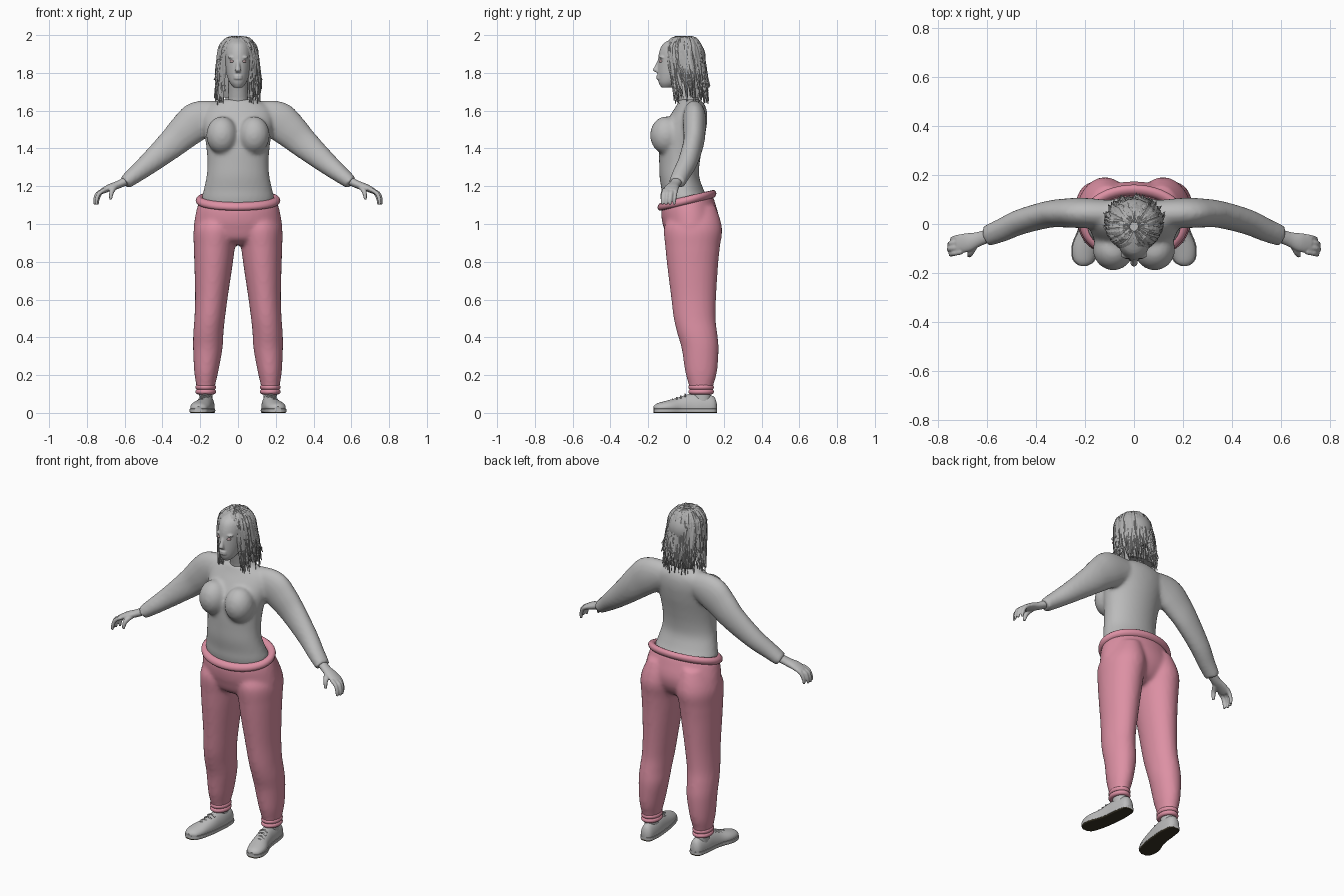
import bpy, bmesh, math, random
from mathutils import Vector, Matrix

random.seed(4)
cube = bpy.data.objects.get("Cube")
if cube:
    bpy.data.objects.remove(cube, do_unlink=True)


def material(name, r, g, b):
    m = bpy.data.materials.new(name)
    m.use_nodes = True
    m.diffuse_color = (r, g, b, 1)
    m.node_tree.nodes["Principled BSDF"].inputs["Base Color"].default_value = (r, g, b, 1)
    return m


GREY = material("soft grey", 0.5, 0.5, 0.5)
HAIR = material("hair grey", 0.42, 0.42, 0.42)
PINK = material("dusty pink", 0.72, 0.28, 0.37)
SOLE = material("dark olive", 0.04, 0.033, 0.018)
EYE = material("eye rose", 0.5, 0.36, 0.37)


def spline(rows, steps):
    """Smooth curve through rows of numbers."""
    out = []
    for i in range(len(rows) - 1):
        p0, p1, p2 = rows[max(i - 1, 0)], rows[i], rows[i + 1]
        p3 = rows[min(i + 2, len(rows) - 1)]
        for k in range(steps):
            t = k / steps
            out.append([b + 0.5 * t * (c - a + t * (2 * a - 5 * b + 4 * c - d + t * (3 * (b - c) + d - a)))
                        for a, b, c, d in zip(p0, p1, p2, p3)])
    out.append(list(rows[-1]))
    return out


def skin(bm, rings, closed=False):
    n = len(rings[0])
    loops = list(zip(rings, rings[1:] + rings[:1])) if closed else list(zip(rings, rings[1:]))
    for a, b in loops:
        for j in range(n):
            bm.faces.new((a[j], a[(j + 1) % n], b[(j + 1) % n], b[j]))
    if not closed:
        bm.faces.new(rings[0][::-1])
        bm.faces.new(rings[-1])


def tube(bm, rows, ref=(1, 0, 0), level=False, sides=24, steps=4, low=-9, high=9):
    """Loft ellipses given as x, y, z, radius along ref, other radius."""
    rows = spline(rows, steps)
    pts = [Vector(r[:3]) for r in rows]
    rings = []
    for i, r in enumerate(rows):
        t = Vector((0, 0, 1)) if level else (pts[min(i + 1, len(pts) - 1)] - pts[max(i - 1, 0)]).normalized()
        u = Vector(ref)
        u = (u - t * u.dot(t)).normalized()
        v = t.cross(u)
        ring = []
        for j in range(sides):
            a = math.tau * j / sides
            p = pts[i] + u * max(r[3], .001) * math.cos(a) + v * max(r[4], .001) * math.sin(a)
            p.z = min(max(p.z, low), high)
            ring.append(bm.verts.new(p))
        rings.append(ring)
    skin(bm, rings)


def band(bm, x, y, z, rx, ry, r, slope=0.0):
    """Rounded oval band, tilted front to back."""
    rings = []
    for i in range(48):
        a = math.tau * i / 48
        ring = []
        for j in range(12):
            b = math.tau * j / 12
            dx, dy = (rx + r * math.cos(b)) * math.cos(a), (ry + r * math.cos(b)) * math.sin(a)
            ring.append(bm.verts.new((x + dx, y + dy, z + r * math.sin(b) + slope * dy)))
        rings.append(ring)
    skin(bm, rings, closed=True)


def ball(bm, at, size):
    m = Matrix.Translation(at) @ Matrix.Diagonal((*size, 1))
    bmesh.ops.create_uvsphere(bm, u_segments=24, v_segments=14, radius=1, matrix=m)


def finish(name, bm, mat, voxel=0, relax=4, smooth=True):
    bmesh.ops.recalc_face_normals(bm, faces=bm.faces)
    me = bpy.data.meshes.new(name)
    bm.to_mesh(me)
    bm.free()
    me.materials.append(mat)
    for p in me.polygons:
        p.use_smooth = smooth
    if smooth:
        me.set_sharp_from_angle(angle=math.radians(50))
    ob = bpy.data.objects.new(name, me)
    bpy.context.collection.objects.link(ob)
    if voxel:
        mod = ob.modifiers.new("Blend", 'REMESH')
        mod.mode, mod.voxel_size, mod.use_smooth_shade = 'VOXEL', voxel, True
        mod = ob.modifiers.new("Relax", 'SMOOTH')
        mod.factor, mod.iterations = 0.5, relax
    return ob


def flip(rows, s):
    return [(s * r[0], *r[1:]) for r in rows]


SIDES = (("left", 1), ("right", -1))

# Sweater: torso, bust and sleeves blended together
bm = bmesh.new()
tube(bm, [(0, 0, 1.06, .18, .11), (0, -.005, 1.13, .192, .122), (0, -.018, 1.18, .182, .112),
          (0, -.035, 1.25, .167, .105), (0, -.035, 1.32, .162, .107), (0, -.028, 1.4, .167, .114),
          (0, -.015, 1.48, .178, .118), (0, .01, 1.56, .185, .103), (0, .025, 1.62, .165, .08),
          (0, .02, 1.66, .09, .055)], level=True, sides=40)
for side, s in SIDES:
    ball(bm, (s * .085, -.105, 1.47), (.083, .085, .1))
    tube(bm, flip([(.08, .04, 1.58, .055, .07), (.2, .045, 1.552, .062, .102), (.27, .045, 1.5, .06, .095),
                   (.345, .04, 1.43, .055, .08), (.46, .01, 1.33, .052, .06), (.54, -.025, 1.265, .048, .047),
                   (.6, -.048, 1.218, .044, .037)], s), ref=(0, 1, 0))
finish("sweater", bm, GREY, .011, 6)

# Trousers: hips and legs blended together, waist sloping up to the back
bm = bmesh.new()
tube(bm, [(0, .005, 1.12, .205, .135), (0, .012, 1.08, .218, .143), (0, .024, 1.02, .23, .15),
          (0, .025, .97, .232, .14), (0, .02, .92, .2, .115), (0, .02, .89, .1, .07)],
     level=True, sides=40)
LEG = [(.105, .035, 1.07, .085, .12), (.117, .037, .98, .116, .154), (.125, .035, .88, .109, .145),
       (.13, .035, .78, .101, .135), (.14, .04, .62, .087, .12), (.15, .046, .5, .081, .111),
       (.157, .06, .42, .08, .106), (.16, .075, .34, .078, .098), (.168, .08, .22, .064, .085),
       (.171, .08, .15, .051, .066), (.171, .08, .12, .046, .06)]
for side, s in SIDES:
    tube(bm, flip(LEG, s), level=True, sides=32)
for v in bm.verts:
    v.co.z += .24 * (v.co.y - .005) * min(max((v.co.z - .98) / .12, 0), 1)
finish("trousers", bm, PINK, .011, 6)

bm = bmesh.new()
band(bm, 0, .005, 1.125, .202, .134, .022, .24)
finish("waistband", bm, PINK)

# Ankle cuffs, ankles and shoes
SHOE = [(.163, .163, .03, .012, .02), (.164, .145, .03, .034, .058), (.167, .08, .03, .043, .072),
        (.172, .02, .03, .044, .07), (.182, -.04, .03, .047, .052), (.2, -.1, .03, .052, .035),
        (.208, -.15, .025, .04, .025), (.21, -.17, .022, .014, .012)]
for side, s in SIDES:
    bm = bmesh.new()
    for z in (.112, .136):
        band(bm, s * .171, .08, z, .041, .054, .014)
    finish(side + "_cuff", bm, PINK)

    bm = bmesh.new()
    tube(bm, flip([(.17, .085, .05, .034, .045), (.17, .082, .15, .037, .048)], s), level=True)
    finish(side + "_ankle", bm, GREY)

    bm = bmesh.new()
    tube(bm, flip(SHOE, s), sides=32, low=.018)
    finish(side + "_shoe_upper", bm, GREY)

    for part, grow, low, high, mat in (("midsole", .004, .006, .022, GREY), ("sole", .002, 0, .007, SOLE)):
        bm = bmesh.new()
        rows = [(x, y, .012, w + grow, .05) for x, y, z, w, h in SHOE]
        tube(bm, flip(rows, s), sides=32, low=low, high=high)
        finish(f"{side}_{part}", bm, mat)

    bm = bmesh.new()
    for k in range(4):
        x, y, z = .175 + .006 * k, -.005 - .022 * k, .098 - .0085 * k
        tube(bm, flip([(x - .024, y, z - .012, .004, .004), (x, y, z, .004, .004),
                       (x + .024, y, z - .012, .004, .004)], s), ref=(0, 1, 0), sides=8)
    finish(side + "_laces", bm, GREY)

# Hands: wrist and palm, four curled fingers and a thumb
for side, s in SIDES:
    bm = bmesh.new()
    tube(bm, flip([(.56, -.035, 1.245, .028, .024), (.63, -.06, 1.21, .029, .021),
                   (.68, -.075, 1.192, .038, .019), (.722, -.083, 1.172, .038, .014)], s), ref=(0, 1, 0))
    for k in range(4):
        y = -.114 + .021 * k
        reach = (0, .008, .006, -.006)[k]
        tube(bm, flip([(.705, y, 1.182, .011, .011), (.735 + reach, y - .006, 1.162, .011, .011),
                       (.748 + reach, y - .01, 1.132, .01, .01), (.75 + reach, y - .012, 1.102, .007, .007)], s),
             ref=(0, 1, 0), sides=12)
    tube(bm, flip([(.65, -.085, 1.195, .014, .014), (.668, -.118, 1.172, .013, .013),
                   (.675, -.13, 1.13, .008, .008)], s), ref=(0, 1, 0), sides=12)
    finish(side + "_hand", bm, GREY, .005, 2)

# Head: skull, neck, nose and lips blended together
bm = bmesh.new()
tube(bm, [(0, -.1, 1.722, .022, .03), (0, -.085, 1.748, .044, .06), (0, -.06, 1.79, .06, .09),
          (0, -.042, 1.85, .07, .107), (0, -.03, 1.91, .075, .112), (0, -.025, 1.955, .063, .095),
          (0, -.02, 1.985, .03, .045)], level=True, sides=32)
tube(bm, [(0, .025, 1.6, .065, .055), (0, .012, 1.67, .052, .052), (0, -.02, 1.8, .05, .055)], level=True)
tube(bm, [(0, -.14, 1.87, .009, .008), (0, -.152, 1.84, .01, .011), (0, -.16, 1.815, .015, .015),
          (0, -.148, 1.802, .014, .01)], level=True, sides=16)
for z in (1.783, 1.771):
    ball(bm, (0, -.143, z), (.024, .014, .006))
for s in (1, -1):
    ball(bm, (s * .031, -.128, 1.882), (.024, .014, .007))
finish("head", bm, GREY, .005, 2)

bm = bmesh.new()
for s in (1, -1):
    ball(bm, (s * .03, -.131, 1.861), (.014, .012, .008))
finish("eyes", bm, EYE)

# Hair: a base mass at the crown and back, then layered tapering locks
bm = bmesh.new()
ball(bm, (0, .004, 1.885), (.096, .1, .1))
tube(bm, [(0, .035, 1.9, .09, .06), (0, .045, 1.8, .1, .052), (0, .055, 1.72, .1, .045),
          (0, .06, 1.67, .085, .035)], level=True)
finish("hair_base", bm, HAIR)

bm = bmesh.new()
for i in range(380):
    a0 = random.uniform(-math.pi, math.pi)
    s = 1 if a0 > 0 else -1
    part = (.55 if s > 0 else .78) + random.uniform(0, .3)
    a1 = s * max(abs(a0), part)
    out = random.uniform(.92, 1.06)
    end = random.uniform(1.63, 1.77)
    w = random.uniform(.006, .012)
    rows = []
    for k, (r, z, cy) in enumerate(((.02, 1.985, -.01), (.058, 1.978, -.012), (.094, 1.935, -.012),
                                    (.107, 1.87, -.006), (.113, 1.79, .006), (.112, end, .02))):
        a = a0 + (a1 - a0) * min(k / 3, 1) + random.uniform(-.05, .05)
        r = r * out + (random.uniform(-.014, .014) if k == 5 else random.uniform(-.003, .003))
        depth = 1.08 - .05 * k
        rows.append((r * math.sin(a), cy - r * depth * math.cos(a), z + random.uniform(-.004, .008),
                     w * (.7, 1, 1.1, 1, .8, .1)[k], .003))
    tube(bm, rows, ref=(math.cos(a1), math.sin(a1), 0), sides=4, steps=3)
finish("hair_locks", bm, HAIR, smooth=False)
